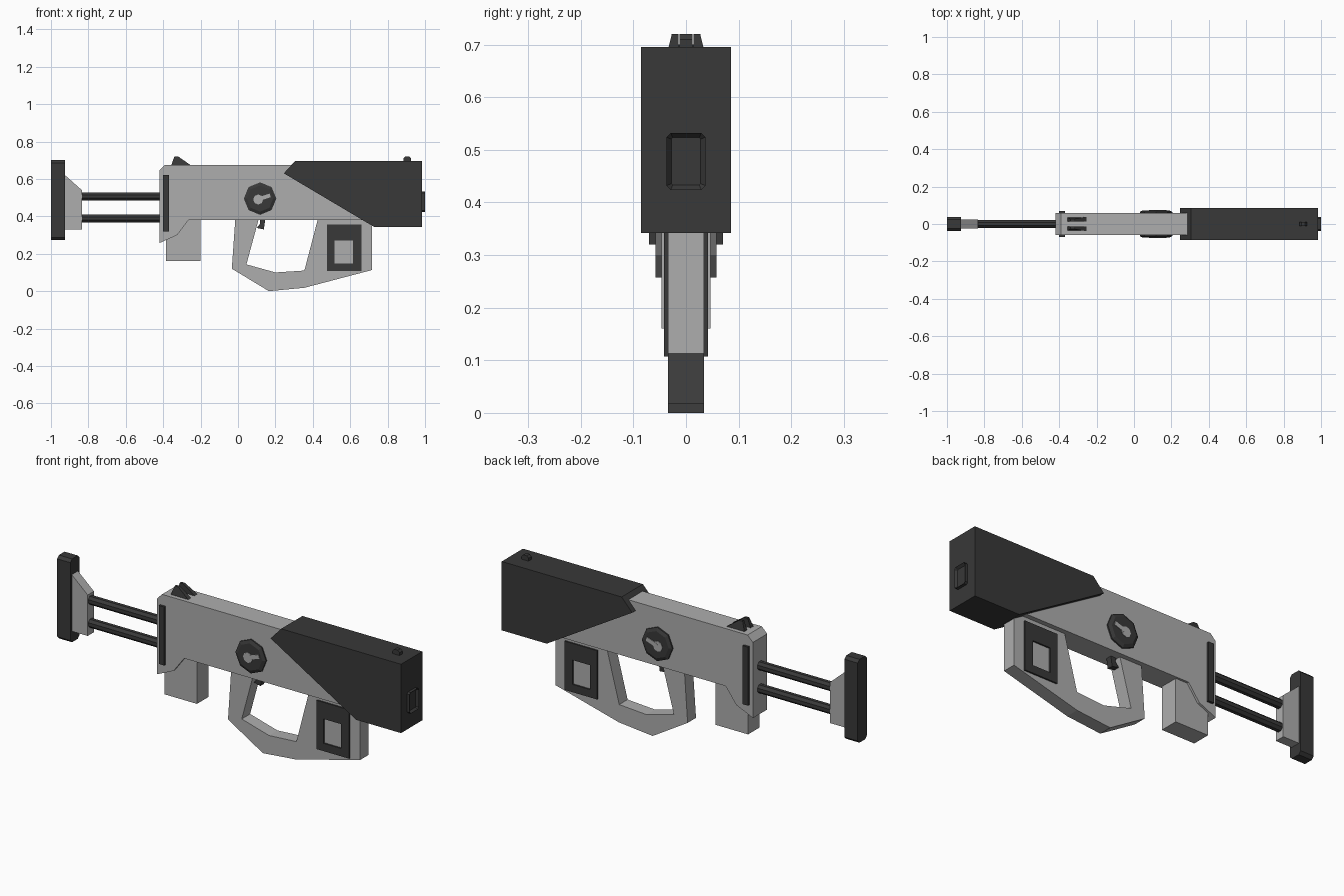
import bpy, bmesh, math
from mathutils import Vector

if "Cube" in bpy.data.objects:
    bpy.data.objects.remove(bpy.data.objects["Cube"])


def material(name, v):
    m = bpy.data.materials.new(name)
    m.diffuse_color = (v, v, v, 1)
    m.use_nodes = True
    m.node_tree.nodes["Principled BSDF"].inputs["Base Color"].default_value = m.diffuse_color
    return m


LIGHT = material("light_grey", 0.42)
DARK = material("dark_grey", 0.04)


def finish(bm, name, mat):
    bmesh.ops.recalc_face_normals(bm, faces=bm.faces)
    me = bpy.data.meshes.new(name)
    bm.to_mesh(me)
    bm.free()
    me.materials.append(mat)
    ob = bpy.data.objects.new(name, me)
    bpy.context.collection.objects.link(ob)
    return ob


def prism(name, profile, a, b, mat, axis="y", recess=None):
    """Extrude a profile along y (points are x,z) or along x (points are y,z)."""
    bm = bmesh.new()
    put = (lambda p: (p[0], a, p[1])) if axis == "y" else (lambda p: (a, p[0], p[1]))
    face = bm.faces.new([bm.verts.new(put(p)) for p in profile])
    step = Vector((0, b - a, 0)) if axis == "y" else Vector((b - a, 0, 0))
    res = bmesh.ops.extrude_face_region(bm, geom=[face], use_keep_orig=True)
    bmesh.ops.translate(bm, vec=step, verts=[g for g in res["geom"] if isinstance(g, bmesh.types.BMVert)])
    bmesh.ops.recalc_face_normals(bm, faces=bm.faces)
    if recess:  # sunken panel in the end face
        end = [g for g in res["geom"] if isinstance(g, bmesh.types.BMFace)]
        bmesh.ops.inset_region(bm, faces=end, thickness=recess[0], use_even_offset=True)
        bmesh.ops.translate(bm, vec=-step.normalized() * recess[1], verts=end[0].verts)
    return finish(bm, name, mat)


def slab(name, profile, half, mat):
    return prism(name, profile, -half, half, mat)


def rect(x0, x1, z0, z1, c=0):
    if not c:
        return [(x0, z0), (x1, z0), (x1, z1), (x0, z1)]
    return [(x0 + c, z0), (x1 - c, z0), (x1, z0 + c), (x1, z1 - c),
            (x1 - c, z1), (x0 + c, z1), (x0, z1 - c), (x0, z0 + c)]


def circle(cx, cz, r, n, turn=0.0):
    return [(cx + r * math.cos(turn + 2 * math.pi * i / n),
             cz + r * math.sin(turn + 2 * math.pi * i / n)) for i in range(n)]


# Main body, running on inside the front cover
slab("body", [(-0.42, 0.257), (-0.42, 0.645), (-0.39, 0.675), (0.75, 0.675), (0.75, 0.38),
              (-0.265, 0.38), (-0.325, 0.30)], 0.058, LIGHT)
slab("body_side_strip", rect(-0.40, -0.37, 0.32, 0.62), 0.07, DARK)

# Front cover and muzzle
slab("front_cover", [(0.245, 0.63), (0.305, 0.695), (0.985, 0.695), (0.985, 0.342), (0.73, 0.342)],
     0.086, DARK)
prism("muzzle_frame", rect(-0.037, 0.037, 0.424, 0.532, 0.008), 0.97, 1.0, DARK, "x", (0.009, 0.012))

# Sights
slab("front_sight", [(0.885, 0.68), (0.885, 0.71), (0.895, 0.72), (0.915, 0.72), (0.925, 0.71), (0.925, 0.68)],
     0.012, DARK)
for side, s in (("left", 1), ("right", -1)):
    fin = prism("rear_sight_" + side, [(-0.36, 0.665), (-0.34, 0.72), (-0.32, 0.72), (-0.255, 0.675), (-0.255, 0.665)],
                s * 0.014, s * 0.038, DARK)
    for v in fin.data.vertices:  # lean the outer top edges inward
        if v.co.z > 0.70 and abs(v.co.y) > 0.03:
            v.co.y = s * 0.027

# Grip loop, trigger and raised side frames
slab("grip_loop", [(-0.012, 0.42), (-0.033, 0.12), (0.165, 0.0), (0.355, 0.018), (0.717, 0.113),
                   (0.717, 0.42), (0.436, 0.42), (0.355, 0.11), (0.20, 0.10), (0.045, 0.143), (0.12, 0.42)],
     0.034, LIGHT)
slab("trigger", [(0.115, 0.40), (0.118, 0.36), (0.10, 0.338), (0.138, 0.33), (0.148, 0.40)], 0.015, DARK)
for x0, x1, z0, z1, n in ((0.475, 0.515, 0.107, 0.357, "rear"), (0.615, 0.66, 0.107, 0.357, "front"),
                          (0.515, 0.615, 0.107, 0.147, "lower"), (0.515, 0.615, 0.272, 0.357, "upper")):
    slab("grip_frame_" + n, rect(x0, x1, z0, z1), 0.042, DARK)

# Magazine
slab("magazine", rect(-0.385, -0.20, 0.16, 0.42), 0.047, LIGHT)

# Selector knob with tapered rims, and its pointer, on both sides
KX, KZ = 0.118, 0.495
bm = bmesh.new()
rings = [[bm.verts.new((x, y, z)) for x, z in circle(KX, KZ, r, 8)]
         for y, r in ((-0.073, 0.07), (-0.065, 0.087), (0.065, 0.087), (0.073, 0.07))]
for a, b in zip(rings, rings[1:]):
    for i in range(8):
        bm.faces.new((a[i], a[i - 1], b[i - 1], b[i]))
bm.faces.new(rings[0])
bm.faces.new(rings[-1])
finish(bm, "selector_knob", DARK)
slab("selector_hub", circle(0.108, 0.49, 0.027, 8), 0.0755, LIGHT)
slab("selector_pointer", [(0.115, 0.482), (0.175, 0.502), (0.169, 0.522), (0.109, 0.502)], 0.076, LIGHT)

# Folding stock: rods, bracket, butt plate
for n, z in (("upper", 0.506), ("lower", 0.388)):
    prism("stock_rod_" + n, circle(0, z, 0.023, 8, math.pi / 8), -0.86, -0.40, DARK, "x")
slab("stock_bracket", [(-0.94, 0.33), (-0.835, 0.33), (-0.835, 0.54), (-0.925, 0.62), (-0.94, 0.62)], 0.025, LIGHT)
prism("butt_plate", rect(-0.037, 0.037, 0.273, 0.70, 0.014), -1.0, -0.925, DARK, "x")
